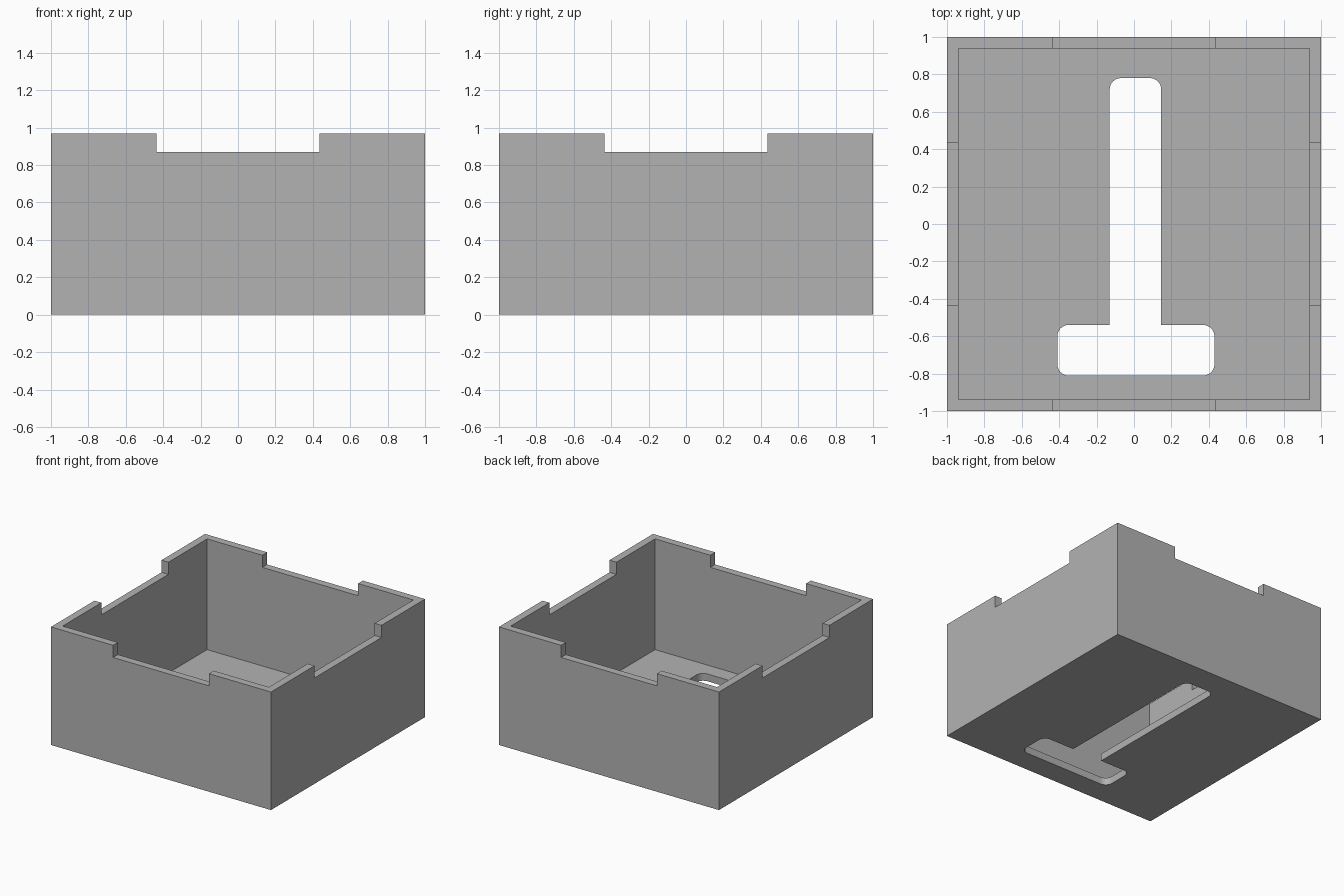
import bpy, bmesh, math

if "Cube" in bpy.data.objects:
    bpy.data.objects.remove(bpy.data.objects["Cube"], do_unlink=True)

HEIGHT, WALL, FLOOR = 0.97, 0.0625, 0.06
NOTCH_HALF, NOTCH_Z = 0.435, 0.87
INNER = 1 - WALL

grey = bpy.data.materials.new("grey plastic")
grey.use_nodes = True
grey.diffuse_color = (0.45, 0.45, 0.45, 1)
grey.node_tree.nodes["Principled BSDF"].inputs["Base Color"].default_value = grey.diffuse_color


def prism(name, x0, x1, y0, y1, z0, z1, radius=0.0, steps=8):
    """Upright block, with rounded vertical corners when a radius is given."""
    outline = []
    corners = [(x1, y1), (x0, y1), (x0, y0), (x1, y0)]
    signs = [(-1, -1), (1, -1), (1, 1), (-1, 1)]
    for i, ((cx, cy), (sx, sy)) in enumerate(zip(corners, signs)):
        if not radius:
            outline.append((cx, cy))
            continue
        for k in range(steps + 1):
            a = (i + k / steps) * math.pi / 2
            outline.append((cx + radius * (sx + math.cos(a)),
                            cy + radius * (sy + math.sin(a))))
    bm = bmesh.new()
    base = bm.faces.new([bm.verts.new((x, y, z0)) for x, y in outline])
    top = bmesh.ops.extrude_face_region(bm, geom=[base])["geom"]
    bmesh.ops.translate(bm, vec=(0, 0, z1 - z0),
                        verts=[g for g in top if isinstance(g, bmesh.types.BMVert)])
    bmesh.ops.recalc_face_normals(bm, faces=bm.faces)
    mesh = bpy.data.meshes.new(name)
    bm.to_mesh(mesh)
    bm.free()
    mesh.materials.append(grey)
    obj = bpy.data.objects.new(name, mesh)
    bpy.context.collection.objects.link(obj)
    return obj


# Open box
box = prism("open_box", -1, 1, -1, 1, 0, HEIGHT)

cutters = [
    # Cavity
    prism("cavity_cutter", -INNER, INNER, -INNER, INNER, FLOOR, 2),
    # Rim notches, each bar cutting two opposite walls
    prism("side_notch_cutter", -2, 2, -NOTCH_HALF, NOTCH_HALF, NOTCH_Z, 2),
    prism("front_back_notch_cutter", -NOTCH_HALF, NOTCH_HALF, -2, 2, NOTCH_Z, 2),
    # T-shaped floor opening: crossbar and stem
    prism("crossbar_cutter", -0.41, 0.43, -0.81, -0.54, -0.2, 0.4, 0.06),
    prism("stem_cutter", -0.13, 0.145, -0.7, 0.78, -0.2, 0.4, 0.06),
]

bpy.context.view_layer.objects.active = box
for cutter in cutters:
    cutter.hide_render = True
    mod = box.modifiers.new(cutter.name, "BOOLEAN")
    mod.operation = "DIFFERENCE"
    mod.solver = "EXACT"
    mod.object = cutter
    bpy.ops.object.modifier_apply(modifier=mod.name)
    bpy.data.objects.remove(cutter, do_unlink=True)

# Smooth only the rounded corners of the opening
bpy.ops.object.select_all(action="DESELECT")
box.select_set(True)
bpy.ops.object.shade_smooth_by_angle(angle=math.radians(30))
